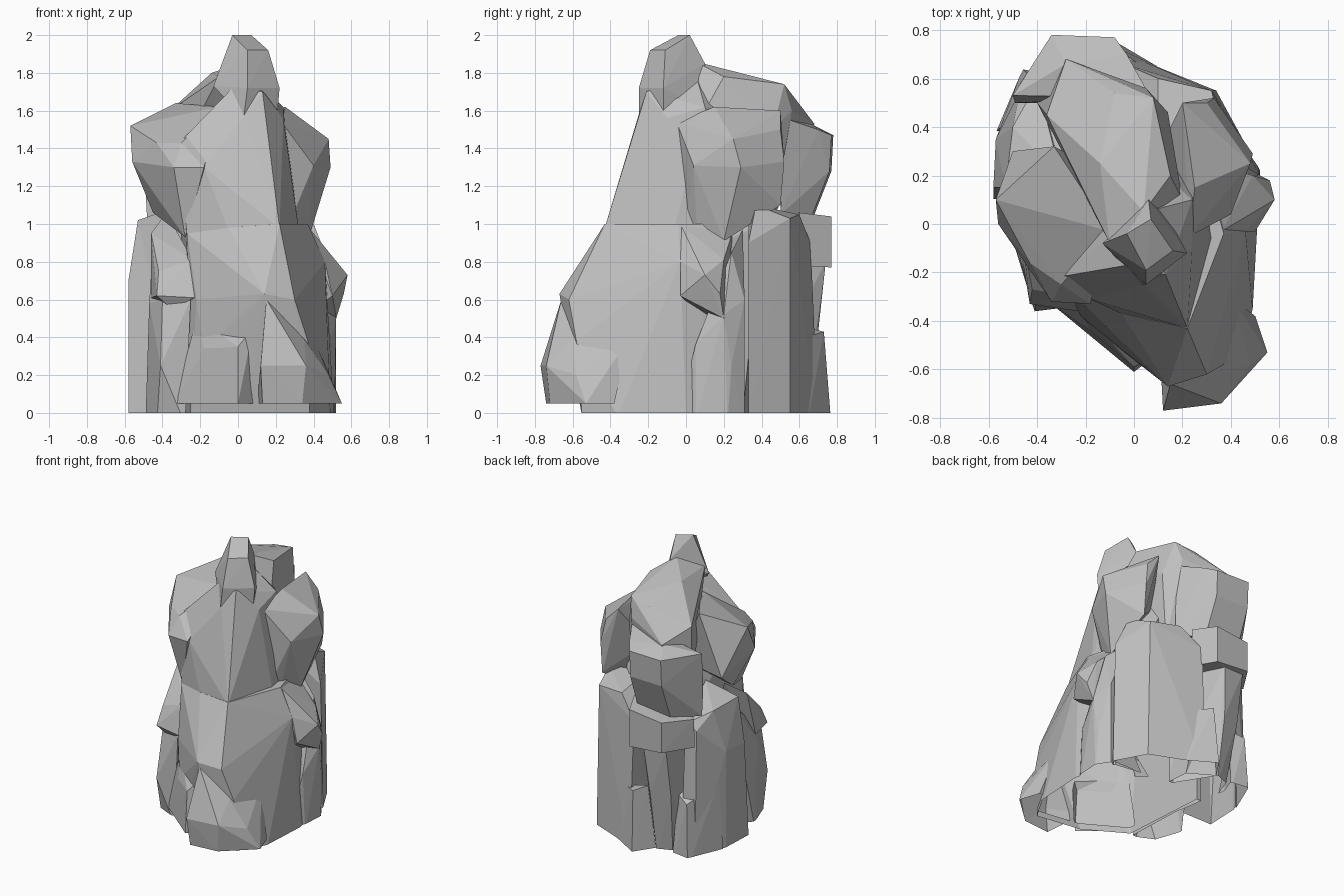
import bpy
import bmesh

# Remove only the default cube
default_cube = bpy.data.objects.get("Cube")
if default_cube is not None:
    bpy.data.objects.remove(default_cube, do_unlink=True)


def make_material(name, colour):
    """Create a plain matte material with one flat colour."""
    material = bpy.data.materials.new(name)
    material.use_nodes = True
    material.diffuse_color = colour
    shader = material.node_tree.nodes["Principled BSDF"]
    shader.inputs["Base Color"].default_value = colour
    shader.inputs["Roughness"].default_value = .9
    return material


stone_grey = make_material("stone grey", (.52, .52, .52, 1))
chunks = []


def stone_chunk(name, corners, footprint=()):
    """Chisel one faceted boulder as the convex hull of its corners.

    Footprint corners reach a little below ground, each chunk to its own
    depth, and are trimmed level after the chunks are fused.
    """
    mesh = bpy.data.meshes.new(name)
    chunk = bpy.data.objects.new(name, mesh)
    bpy.context.scene.collection.objects.link(chunk)
    depth = -.02 - .003 * len(chunks)
    builder = bmesh.new()
    for x, y in footprint:
        builder.verts.new((x, y, depth))
    for corner in corners:
        builder.verts.new(corner)
    hull = bmesh.ops.convex_hull(builder, input=builder.verts[:])
    unused = hull["geom_interior"] + hull["geom_unused"]
    loose = [item for item in unused if isinstance(item, bmesh.types.BMVert)]
    bmesh.ops.delete(builder, geom=list(set(loose)), context="VERTS")
    bmesh.ops.recalc_face_normals(builder, faces=builder.faces[:])
    builder.to_mesh(mesh)
    builder.free()
    mesh.materials.append(stone_grey)
    chunks.append(chunk)
    return chunk


# Main mass: steep upper ridge on a flaring lower ridge
stone_chunk(
    "lower_ridge",
    corners=[
        (.14, -.67, .63), (.3, -.62, .6), (-.22, -.38, .6),
        (-.27, -.27, .95), (-.05, -.37, .98), (.22, -.43, 1),
        (.37, -.04, 1), (-.3, .3, 1), (.25, .4, 1), (.46, -.03, .8),
        (-.18, -.42, .34), (.1, -.63, .53), (.37, -.58, .38),
    ],
    footprint=[(-.25, -.33), (.04, -.5), (.38, -.55), (.49, -.36),
               (.51, 0), (.42, .3), (-.3, .4)],
)
stone_chunk(
    "upper_ridge",
    corners=[
        (-.27, -.27, .94), (-.05, -.37, .97), (.22, -.43, .98),
        (.32, -.06, .98), (-.3, .3, .96), (.25, .4, .96),
        (-.18, -.31, 1.3), (-.32, -.22, 1.42), (-.12, -.16, 1.6),
        (-.03, -.17, 1.72), (.04, -.25, 1.58), (.13, -.21, 1.7),
        (.24, -.1, 1.56), (.24, .1, 1.62), (.05, .05, 1.8), (-.1, .4, 1.6),
    ],
)

# Pointed peak with a bevelled tip
stone_chunk(
    "peak",
    corners=[
        (-.03, -.04, 2), (.07, .02, 2), (.05, -.19, 1.92), (.16, -.11, 1.92),
        (-.13, -.08, 1.73), (.05, -.25, 1.72), (.22, -.12, 1.72),
        (.06, .1, 1.85), (.03, -.25, 1.56), (.21, -.12, 1.6),
        (.1, .1, 1.6),
    ],
)

# Broad sloping crest behind the peak
stone_chunk(
    "crest",
    corners=[
        (.04, .05, 1.86), (.15, .2, 1.78), (.08, .52, 1.74),
        (-.08, .54, 1.71), (-.28, .68, 1.53), (-.14, .25, 1.8),
        (-.1, -.08, 1.78), (-.36, .45, 1.6), (.2, .1, 1.6),
        (.14, .46, 1.5), (-.4, .5, 1.2), (.1, .45, 1), (.05, .56, 1.6),
    ],
)

# Overhanging blocks stacked on the back
stone_chunk(
    "upper_back_block",
    corners=[
        (-.34, .78, 1.47), (-.08, .77, 1.47), (-.03, .7, 1.5),
        (-.28, .66, 1.53), (-.5, .53, 1.47), (-.34, .77, 1.28),
        (-.08, .76, 1.28), (-.49, .5, 1.2), (-.34, .66, 1),
        (-.07, .65, 1), (-.48, .5, 1), (.07, .52, 1.56), (.06, .5, 1.05),
    ],
)
stone_chunk(
    "lower_back_block",
    corners=[
        (-.34, .77, 1.01), (-.08, .77, 1.04), (-.47, .58, 1),
        (0, .6, 1.06), (-.34, .77, .79), (-.08, .77, .77),
        (-.47, .57, .79), (0, .6, .78), (-.3, .4, .8), (-.3, .4, 1),
    ],
)

# Bulging shoulders on both sides
stone_chunk(
    "left_shoulder",
    corners=[
        (.23, -.05, 1.54), (.48, .25, 1.45), (.49, .29, 1.3),
        (.4, .04, 1.31), (.33, .52, 1.33), (.3, .5, 1.5),
        (.25, .15, 1.62), (.27, 0, 1), (.42, .28, 1.12),
        (.37, .2, .91), (.3, .06, .93), (.33, .5, 1.1),
        (.2, .5, 1.6), (.1, .3, 1.3),
    ],
)
stone_chunk(
    "right_shoulder",
    corners=[
        (-.57, .1, 1.52), (-.33, .32, 1.64), (-.1, -.03, 1.62),
        (-.3, -.25, 1.43), (-.34, -.32, 1.3), (-.18, -.33, 1.3),
        (-.43, -.16, 1.43), (-.56, 0, 1.33), (-.5, .3, 1.2),
        (-.46, -.06, 1.17), (-.28, -.24, .93), (-.45, .1, 1.06),
        (-.1, .2, 1.2),
    ],
)

# Knobbly buttresses and upright columns around the flanks
stone_chunk(
    "left_buttress_knob",
    corners=[
        (.36, -.03, 1), (.46, -.03, .8), (.49, .2, .81), (.58, .1, .73),
        (.56, .18, .63), (.5, -.03, .62), (.52, .2, .5), (.3, .25, .97),
        (.35, .1, .5),
    ],
)
stone_chunk(
    "left_buttress_foot",
    corners=[(.49, .05, .36), (.52, .2, .52), (.51, .24, .25),
             (.45, .24, .85), (.46, .31, .6), (.3, .3, .97)],
    footprint=[(.51, .05), (.52, .22), (.46, .31), (.3, .2), (.44, -.05)],
)
stone_chunk(
    "left_back_column",
    corners=[
        (.44, .33, .9), (.36, .37, 1.1), (.32, .55, 1.03),
        (.1, .6, 1.05), (-.04, .66, .9), (.1, .33, 1.1),
    ],
    footprint=[(.46, .33), (.34, .55), (-.03, .7), (0, .33)],
)
stone_chunk(
    "right_back_column",
    corners=[
        (-.53, .15, 1.02), (-.58, .15, .7), (-.57, .35, .7),
        (-.5, .4, 1), (-.47, .55, .9), (-.4, .58, .95), (-.3, .2, 1.1),
    ],
    footprint=[(-.58, .1), (-.57, .35), (-.48, .58), (-.38, .6), (-.3, .1)],
)
stone_chunk(
    "right_buttress_knob",
    corners=[
        (-.46, -.15, .61), (-.43, -.33, .62), (-.23, -.36, .61),
        (-.42, -.27, .75), (-.24, -.3, .81), (-.46, -.05, .95),
        (-.38, .1, 1.06), (-.35, -.3, .55), (-.2, 0, .6),
    ],
)
stone_chunk(
    "right_buttress_foot",
    corners=[(-.47, -.15, .58), (-.4, -.3, .6), (-.25, -.34, .6),
             (-.41, -.36, .25), (-.45, .1, .9)],
    footprint=[(-.49, -.1), (-.43, -.27), (-.28, -.34), (-.3, .15)],
)

# Leaning column in the recess between the two back columns
stone_chunk(
    "back_recess",
    corners=[(-.34, .72, .8), (-.17, .74, .8), (-.34, .66, .43),
             (-.2, .7, .43), (-.4, .3, .9), (0, .3, .9)],
    footprint=[(-.3, .58), (-.2, .62), (-.4, .3), (0, .3)],
)

# Toe stones at the foot of the front and the back
stone_chunk(
    "front_toe_left",
    corners=[
        (.12, -.77, .25), (.36, -.74, .25), (.13, -.74, .05),
        (.34, -.72, .05), (.15, -.66, .6), (.35, -.6, .39),
        (.48, -.58, .2), (.55, -.53, .05), (.5, -.38, .05),
        (.1, -.4, .05), (.4, -.3, .4),
    ],
)
stone_chunk(
    "front_toe_right",
    corners=[
        (-.18, -.44, .34), (0, -.59, .35), (.08, -.55, .45),
        (0, -.61, .05), (-.34, -.33, .05), (-.22, -.35, .5),
        (.1, -.5, .05), (0, -.2, .05),
    ],
)
stone_chunk(
    "back_toe_left",
    corners=[(-.08, .73, .43), (.06, .63, .4), (-.14, .64, .45)],
    footprint=[(-.1, .77), (.12, .64), (-.2, .62), (0, .5)],
)
stone_chunk(
    "back_toe_right",
    corners=[(-.44, .62, .38), (-.55, .4, .5), (-.34, .58, .42)],
    footprint=[(-.46, .64), (-.57, .38), (-.32, .62), (-.4, .4)],
)


# Fuse all chunks into one shell
base = chunks[0]
for chunk in chunks[1:]:
    fuse = base.modifiers.new("fuse " + chunk.name, "BOOLEAN")
    fuse.operation = "UNION"
    fuse.solver = "EXACT"
    fuse.object = chunk
depsgraph = bpy.context.evaluated_depsgraph_get()
shell = bpy.data.meshes.new_from_object(base.evaluated_get(depsgraph))
for chunk in chunks:
    bpy.data.objects.remove(chunk, do_unlink=True)

# Trim the shell level with the ground and leave it open underneath
trim = bmesh.new()
trim.from_mesh(shell)
bmesh.ops.bisect_plane(
    trim, geom=trim.verts[:] + trim.edges[:] + trim.faces[:],
    plane_co=(0, 0, 0), plane_no=(0, 0, 1), clear_inner=True)
soles = [face for face in trim.faces
         if face.normal.z < -.7 and max(v.co.z for v in face.verts) < .1]
bmesh.ops.delete(trim, geom=soles, context="FACES")
trim.to_mesh(shell)
trim.free()
shell.name = "rock_outcrop"
rock = bpy.data.objects.new("rock_outcrop", shell)
bpy.context.scene.collection.objects.link(rock)
